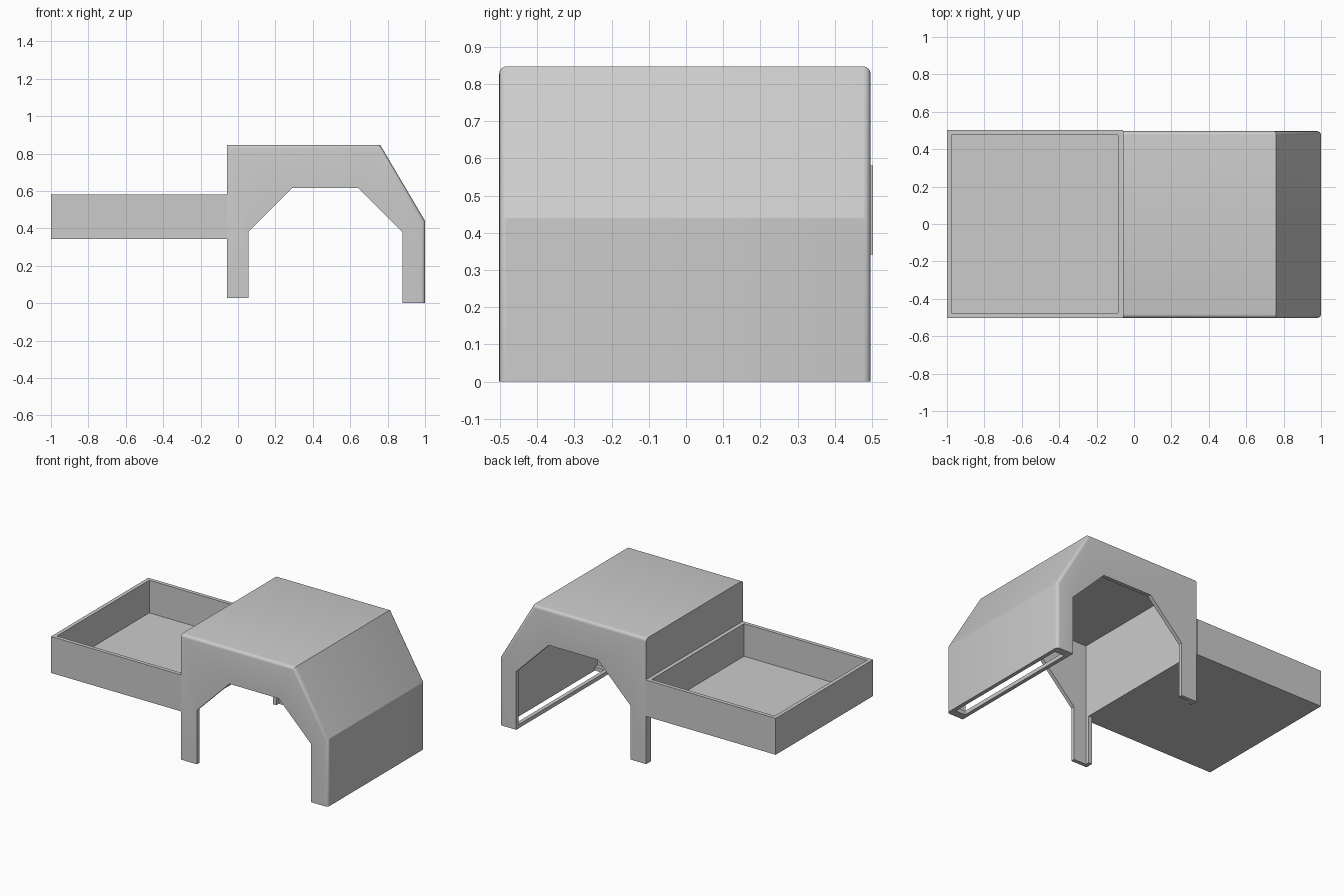
import bpy, bmesh

cube = bpy.data.objects.get("Cube")
if cube:
    bpy.data.objects.remove(cube, do_unlink=True)

grey = bpy.data.materials.new("light grey")
grey.use_nodes = True
colour = (0.6, 0.6, 0.6, 1)
grey.diffuse_color = colour
grey.node_tree.nodes["Principled BSDF"].inputs["Base Color"].default_value = colour


def prism(name, profile, y0, y1, round_edges=0):
    """Extrude an x-z profile along y, optionally rounding the side outline."""
    bm = bmesh.new()
    face = bm.faces.new([bm.verts.new((x, y0, z)) for x, z in profile])
    new = bmesh.ops.extrude_face_region(bm, geom=[face])["geom"]
    moved = [v for v in new if isinstance(v, bmesh.types.BMVert)]
    bmesh.ops.translate(bm, verts=moved, vec=(0, y1 - y0, 0))
    bmesh.ops.recalc_face_normals(bm, faces=bm.faces)
    if round_edges:
        edges = []
        for e in bm.edges:
            a, b = (v.co for v in e.verts)
            lies_in_side = abs(a.y - b.y) < 0.001
            on_rear = max(a.x, b.x) < 0
            on_bottom = max(a.z, b.z) < 0.05
            if lies_in_side and not on_rear and not on_bottom:
                edges.append(e)
        bmesh.ops.bevel(bm, geom=edges, offset=round_edges, segments=4,
                        profile=0.5, affect="EDGES")
    mesh = bpy.data.meshes.new(name)
    bm.to_mesh(mesh)
    bm.free()
    mesh.materials.append(grey)
    obj = bpy.data.objects.new(name, mesh)
    bpy.context.collection.objects.link(obj)
    return obj


def rect(x0, x1, z0, z1):
    return [(x0, z0), (x1, z0), (x1, z1), (x0, z1)]


def cut(target, cutter):
    """Subtract the cutter from the target and discard it."""
    cutter.hide_render = True
    mod = target.modifiers.new("cut", "BOOLEAN")
    mod.operation = "DIFFERENCE"
    mod.solver = "EXACT"
    mod.object = cutter
    bpy.context.view_layer.objects.active = target
    bpy.ops.object.modifier_apply(modifier=mod.name)
    bpy.data.objects.remove(cutter, do_unlink=True)


WALL = 0.025
FRONT, BACK = -0.502, 0.496
REAR = -0.06

# Cab shell: sloped nose, flat roof, rounded side edges
cab = prism("cab_shell", [(REAR, 0), (1, 0), (1, 0.44), (0.76, 0.847), (REAR, 0.847)],
            FRONT, BACK, round_edges=0.02)

# Hollow interior, leaving a flange along the bottom of the nose
cut(cab, prism("interior", [(REAR + WALL, WALL), (1 - WALL, WALL), (1 - WALL, 0.433),
                            (0.746, 0.822), (REAR + WALL, 0.822)],
               FRONT + WALL, BACK - WALL))

# Arched opening through both sides
cut(cab, prism("arch", [(0.055, -0.1), (0.055, 0.38), (0.29, 0.615), (0.645, 0.615),
                        (0.88, 0.38), (0.88, -0.1)], -1, 1))

# Slot in the nose flange
cut(cab, prism("slot", rect(0.905, 0.975, -0.1, 0.05), FRONT + 2 * WALL, BACK - 2 * WALL))

# Open gap under the rear wall between the legs, and shorter rear legs
cut(cab, prism("rear_gap", rect(-0.2, 0.1, -0.1, 0.34), FRONT + 2 * WALL, BACK - 2 * WALL))
cut(cab, prism("leg_trim", rect(-0.2, 0.2, -0.1, 0.027), -1, 1))

# Open cargo tray
tray = prism("cargo_tray", rect(-1, REAR, 0.342, 0.58), FRONT, -FRONT)
cut(tray, prism("tray_hollow", rect(-1 + WALL, REAR - WALL, 0.342 + WALL, 0.7),
                FRONT + WALL, -FRONT - WALL))

# Smooth the rounded edges, keep the rest crisp
bpy.ops.object.select_all(action="DESELECT")
cab.select_set(True)
bpy.context.view_layer.objects.active = cab
bpy.ops.object.shade_smooth_by_angle(angle=0.5)
